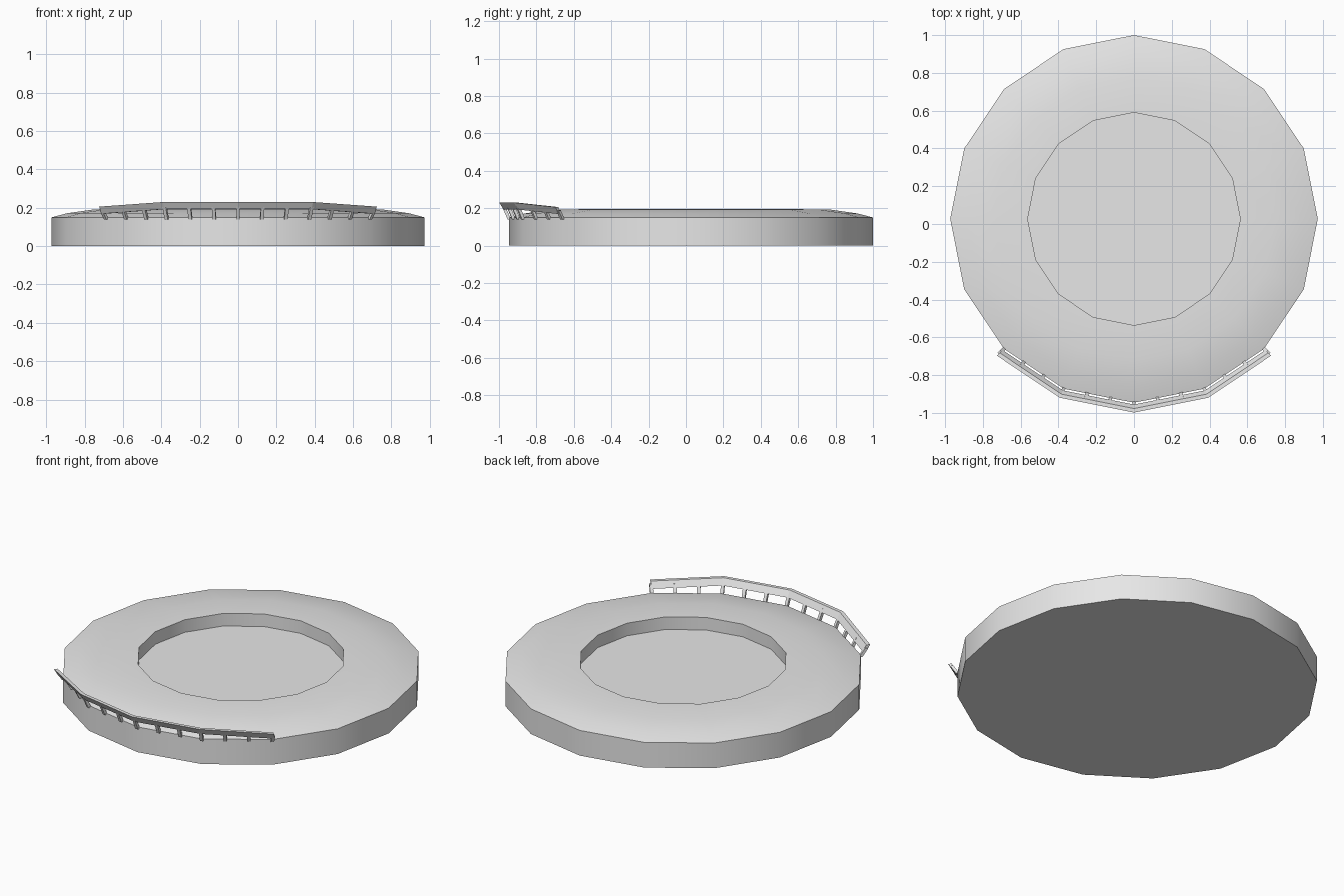
import bpy, bmesh, math
from mathutils import Vector

if "Cube" in bpy.data.objects:
    bpy.data.objects.remove(bpy.data.objects["Cube"])

CY, SIDES = 0.027, 16
grey = bpy.data.materials.new("light_grey")
grey.diffuse_color = (0.8, 0.8, 0.8, 1)
grey.use_nodes = True
grey.node_tree.nodes["Principled BSDF"].inputs["Base Color"].default_value = grey.diffuse_color


def finish(name, bm, smooth=False):
    bmesh.ops.recalc_face_normals(bm, faces=bm.faces[:])
    me = bpy.data.meshes.new(name)
    bm.to_mesh(me)
    bm.free()
    me.materials.append(grey)
    ob = bpy.data.objects.new(name, me)
    bpy.context.collection.objects.link(ob)
    if smooth:
        bpy.ops.object.select_all(action='DESELECT')
        ob.select_set(True)
        bpy.context.view_layer.objects.active = ob
        bpy.ops.object.shade_smooth_by_angle(angle=math.radians(30))
    return ob


def on_rim(angle, r, z):
    return Vector((r * math.cos(angle), CY + r * math.sin(angle), z))


def bridge(bm, a, b, closed=True):
    n = len(a)
    for i in range(n if closed else n - 1):
        j = (i + 1) % n
        bm.faces.new((a[i], a[j], b[j], b[i]))


# Round base with a bevelled shoulder and a sunken floor
bm = bmesh.new()
profile = [(0.973, 0), (0.973, 0.15), (0.89, 0.172), (0.748, 0.192),
           (0.563, 0.195), (0.563, 0.12)]
rings = [[bm.verts.new(on_rim(2 * math.pi * i / SIDES, r, z)) for i in range(SIDES)]
         for r, z in profile]
for a, b in zip(rings, rings[1:]):
    bridge(bm, a, b)
bm.faces.new(rings[0])
bm.faces.new(rings[-1])
finish("round_base", bm, smooth=True)

# Leaning handrail over four sides of the base, lower at both ends
corners = [math.radians(-90 + 22.5 * k) for k in range(-2, 3)]
drops = [0.024, 0, 0, 0, 0.024]
section = [(0.983, 0.193), (1.003, 0.193), (1.025, 0.230), (1.004, 0.230)]
bm = bmesh.new()
loops = [[bm.verts.new(on_rim(a, r, z - d)) for r, z in section]
         for a, d in zip(corners, drops)]
for a, b in zip(loops, loops[1:]):
    bridge(bm, a, b)
bm.faces.new(loops[0])
bm.faces.new(loops[-1])
finish("handrail", bm)

# Slanted posts, three to each rail side
bm = bmesh.new()
W = 0.009
for k in range(13):
    s = min(k // 3, 3)
    t = (k - 3 * s) / 3
    drop = drops[s] * (1 - t) + drops[s + 1] * t

    def along(r, z):
        return on_rim(corners[s], r, z).lerp(on_rim(corners[s + 1], r, z), t)

    foot, head = along(0.972, 0.14), along(1.003, 0.212 - drop)
    out = Vector((foot.x, foot.y - CY, 0)).normalized()
    side = Vector((-out.y, out.x, 0))
    ends = [[bm.verts.new(p + out * W * u + side * W * v)
             for u, v in ((-1, -1), (1, -1), (1, 1), (-1, 1))] for p in (foot, head)]
    bridge(bm, ends[0], ends[1])
    bm.faces.new(ends[0])
    bm.faces.new(ends[1])
finish("rail_posts", bm)
